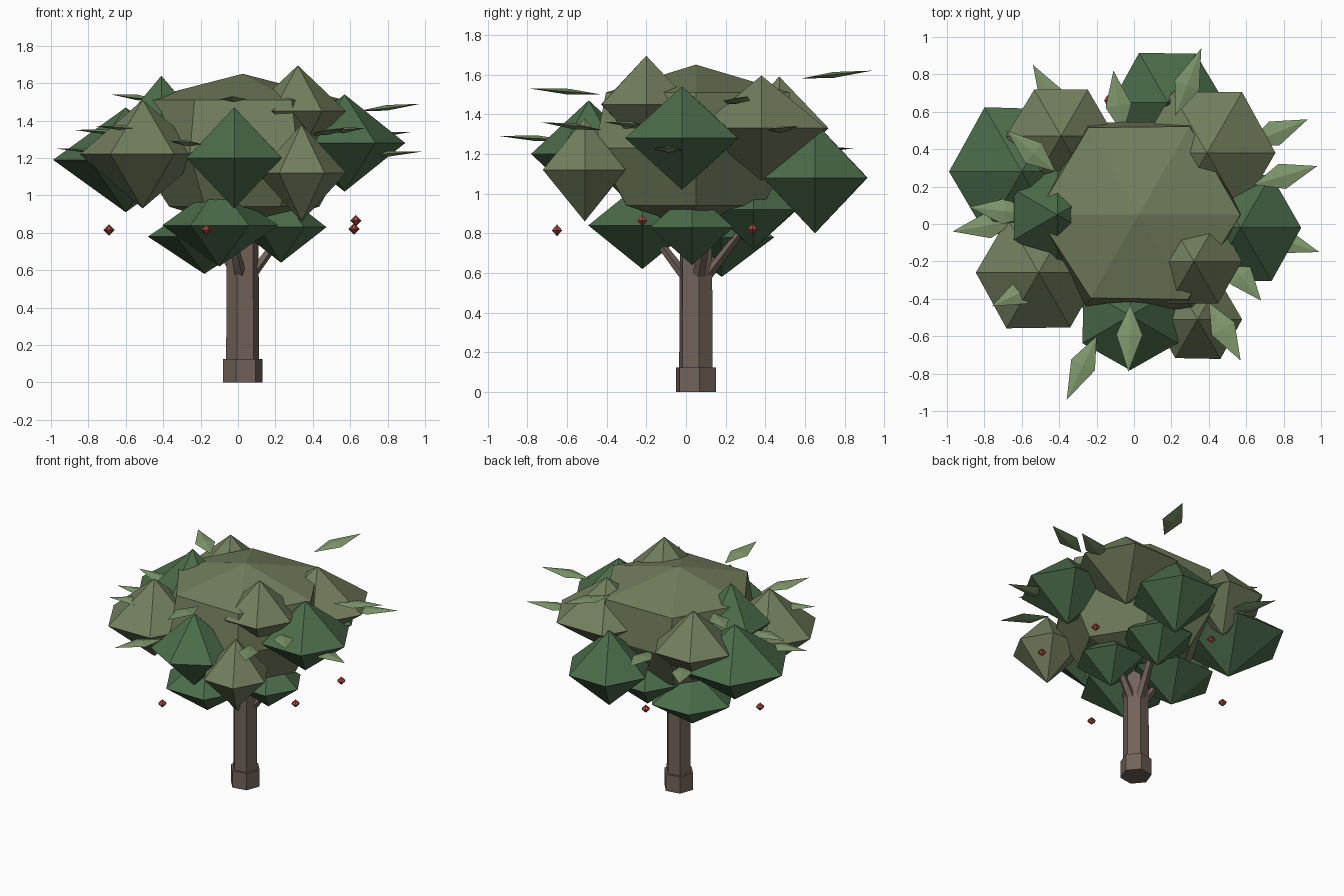
import bpy, bmesh, math, random
from mathutils import Vector

if "Cube" in bpy.data.objects:
    bpy.data.objects.remove(bpy.data.objects["Cube"])

random.seed(4)


def material(name, rgb):
    m = bpy.data.materials.new(name)
    m.diffuse_color = (*rgb, 1)
    m.use_nodes = True
    m.node_tree.nodes["Principled BSDF"].inputs["Base Color"].default_value = m.diffuse_color
    return m


BARK = material("bark", (0.17, 0.125, 0.10))
GREEN = material("dark_green", (0.07, 0.15, 0.07))
OLIVE = material("olive_green", (0.17, 0.21, 0.11))
LEAF = material("leaf_green", (0.21, 0.31, 0.15))
RED = material("berry_red", (0.36, 0.06, 0.04))


def stack(name, rings, n, mat, phase=0, jitter=0):
    """Closed solid from stacked n-sided rings (x, y, z, radius); radius 0 is a point."""
    bm = bmesh.new()
    loops = []
    for x, y, z, r in rings:
        if r == 0:
            loops.append([bm.verts.new((x, y, z))])
            continue
        loop = []
        for i in range(n):
            a = math.radians(phase) + math.tau * i / n
            k = r * (1 + random.uniform(-jitter, jitter))
            loop.append(bm.verts.new((x + k * math.cos(a), y + k * math.sin(a), z)))
        loops.append(loop)
    for lo, hi in zip(loops, loops[1:]):
        for i in range(n):
            j = (i + 1) % n
            quad = [lo[i % len(lo)], lo[j % len(lo)], hi[j % len(hi)], hi[i % len(hi)]]
            bm.faces.new(list(dict.fromkeys(quad)))
    for loop in (loops[0], loops[-1]):
        if len(loop) > 1:
            bm.faces.new(loop)
    return finish(name, bm, mat)


def finish(name, bm, mat):
    bmesh.ops.recalc_face_normals(bm, faces=bm.faces)
    me = bpy.data.meshes.new(name)
    bm.to_mesh(me)
    bm.free()
    me.materials.append(mat)
    ob = bpy.data.objects.new(name, me)
    bpy.context.collection.objects.link(ob)
    return ob


def clump(name, x, y, z, r, h, mat, phase=0, n=6):
    stack(name, [(x, y, z - h, 0), (x, y, z, r), (x, y, z + h, 0)], n, mat, phase, 0.02)


def leaf(name, base, tip):
    """Thin folded kite running from base to tip."""
    b, t = Vector(base), Vector(tip)
    d = t - b
    side = d.cross(Vector((0, 0, 1))).normalized() * 0.07
    mid = b + d * 0.45
    bm = bmesh.new()
    v = [bm.verts.new(p) for p in (b, mid + side, t, mid - side,
                                   mid + Vector((0, 0, 0.015)), mid - Vector((0, 0, 0.015)))]
    for i in range(4):
        for c in (4, 5):
            bm.faces.new((v[i], v[(i + 1) % 4], v[c]))
    finish(name, bm, LEAF)


# Trunk and root collar
TX, TY = 0.025, 0.05
stack("root_collar", [(TX, TY, 0, 0.107), (TX, TY, 0.125, 0.107)], 6, BARK, 10)
stack("trunk", [(TX, TY, 0.1, 0.09), (TX, TY, 0.95, 0.085)], 6, BARK, 10)

# Branches reaching into the lower clumps
for i, (x, y) in enumerate([(-0.04, -0.17), (0.24, 0.1), (-0.14, 0.17), (0.08, 0.27)]):
    stack(f"branch_{i + 1}", [(TX + (x - TX) * 0.2, TY + (y - TY) * 0.2, 0.57, 0.035),
                              (x, y, 0.8, 0.025)], 5, BARK)

# Main crown
stack("main_crown", [(TX, TY, z, r) for z, r in
                     ((0.82, 0), (0.94, 0.40), (1.23, 0.58), (1.51, 0.53), (1.65, 0))],
      6, OLIVE, 0, 0.03)

# Outer foliage clumps: x, y, z, radius, half height, material, phase
CLUMPS = [
    (-0.02, -0.49, 1.20, 0.29, 0.27, GREEN, 30),
    (0.34, -0.51, 1.12, 0.24, 0.26, OLIVE, 0),
    (-0.51, -0.26, 1.22, 0.34, 0.29, OLIVE, 0),
    (-0.60, 0.28, 1.19, 0.39, 0.28, GREEN, 0),
    (0.57, -0.02, 1.28, 0.33, 0.26, GREEN, 0),
    (0.32, -0.20, 1.45, 0.26, 0.245, OLIVE, 0),
    (-0.41, 0.05, 1.36, 0.27, 0.28, GREEN, 30),
    (0.39, 0.38, 1.33, 0.37, 0.265, OLIVE, 0),
    (-0.39, 0.47, 1.33, 0.29, 0.26, OLIVE, 0),
    (0.18, 0.65, 1.08, 0.30, 0.28, GREEN, 0),
    (-0.10, -0.22, 0.84, 0.31, 0.22, GREEN, 0),
    (-0.18, 0.18, 0.78, 0.30, 0.20, GREEN, 0),
    (0.23, 0.03, 0.83, 0.24, 0.19, GREEN, 0),
    (0.08, 0.34, 0.92, 0.25, 0.20, GREEN, 0),
]
for i, c in enumerate(CLUMPS):
    clump(f"foliage_clump_{i + 1}", *c)

# Single leaves: base, tip
LEAVES = [
    ((-0.20, -0.60, 1.27), (-0.36, -0.94, 1.29)),
    ((-0.02, -0.43, 1.50), (-0.03, -0.79, 1.53)),
    ((0.40, -0.42, 1.32), (0.57, -0.73, 1.36)),
    ((0.48, -0.17, 1.34), (0.68, -0.41, 1.36)),
    ((0.64, -0.04, 1.21), (0.99, -0.15, 1.235)),
    ((0.64, 0.21, 1.45), (0.98, 0.31, 1.49)),
    ((0.60, 0.42, 1.31), (0.93, 0.56, 1.34)),
    ((0.22, 0.58, 1.58), (0.36, 0.94, 1.62)),
    ((-0.06, 0.48, 1.21), (-0.11, 0.82, 1.23)),
    ((-0.36, 0.54, 1.21), (-0.54, 0.85, 1.23)),
    ((-0.62, 0.02, 1.23), (-0.97, -0.04, 1.25)),
    ((-0.54, 0.05, 1.33), (-0.88, 0.09, 1.35)),
    ((-0.47, -0.30, 1.35), (-0.76, -0.44, 1.37)),
    ((-0.42, 0.28, 1.51), (-0.68, 0.50, 1.54)),
]
for i, (b, t) in enumerate(LEAVES):
    leaf(f"leaf_{i + 1}", b, t)

# Berries
BERRIES = [(-0.69, 0.11, 0.815), (-0.17, -0.65, 0.815), (0.63, -0.22, 0.865),
           (0.62, 0.335, 0.82), (-0.13, 0.66, 0.86)]
for i, (x, y, z) in enumerate(BERRIES):
    stack(f"berry_{i + 1}", [(x, y, z - 0.03, 0), (x, y, z, 0.03), (x, y, z + 0.03, 0)], 6, RED)
